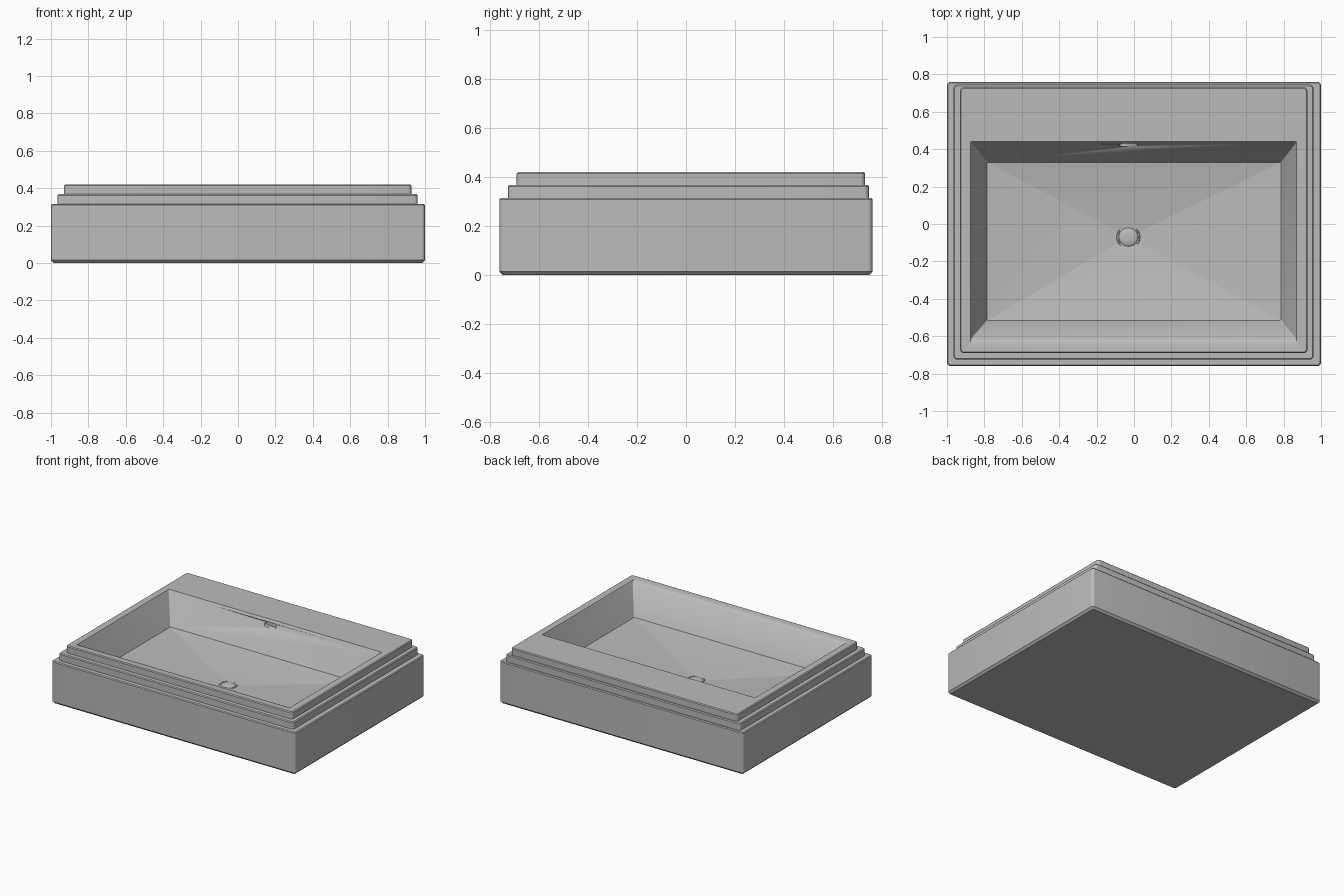
import bpy, bmesh, math
from mathutils import Vector

cube = bpy.data.objects.get("Cube")
if cube:
    bpy.data.objects.remove(cube, do_unlink=True)


def make_material(name, value):
    mat = bpy.data.materials.new(name)
    mat.use_nodes = True
    colour = (value, value, value, 1)
    mat.diffuse_color = colour
    mat.node_tree.nodes["Principled BSDF"].inputs["Base Color"].default_value = colour
    return mat


ceramic = make_material("grey ceramic", 0.5)


def rounded_rect(x0, x1, y0, y1, z, r, steps=4):
    """Counter-clockwise rectangle with rounded corners."""
    pts = []
    corners = ((x1 - r, y1 - r), (x0 + r, y1 - r), (x0 + r, y0 + r), (x1 - r, y0 + r))
    for k, (cx, cy) in enumerate(corners):
        for i in range(steps + 1):
            a = math.pi / 2 * (k + i / steps)
            pts.append(Vector((cx + r * math.cos(a), cy + r * math.sin(a), z)))
    return pts


def circle(radius, z, n=48):
    return [Vector((radius * math.cos(math.tau * i / n),
                    radius * math.sin(math.tau * i / n), z)) for i in range(n)]


def loft(name, rings, smooth_angle=30):
    """Skin successive rings into a closed solid."""
    bm = bmesh.new()
    loops = [[bm.verts.new(p) for p in ring] for ring in rings]
    for a, b in zip(loops, loops[1:]):
        for i in range(len(a)):
            j = (i + 1) % len(a)
            bm.faces.new((a[i], a[j], b[j], b[i]))
    bm.faces.new(loops[0][::-1])
    bm.faces.new(loops[-1])
    bmesh.ops.recalc_face_normals(bm, faces=bm.faces)
    mesh = bpy.data.meshes.new(name)
    bm.to_mesh(mesh)
    bm.free()
    mesh.materials.append(ceramic)
    obj = bpy.data.objects.new(name, mesh)
    bpy.context.collection.objects.link(obj)
    bpy.ops.object.select_all(action='DESELECT')
    obj.select_set(True)
    bpy.context.view_layer.objects.active = obj
    bpy.ops.object.shade_smooth_by_angle(angle=math.radians(smooth_angle))
    return obj


# Stepped outer body: each tier rises to a small chamfer
edge = 0.006
tiers = [(-1, 1, -0.76, 0.76, 0.015, 0.315),
         (-0.965, 0.96, -0.725, 0.745, 0.315, 0.368),
         (-0.93, 0.927, -0.69, 0.73, 0.368, 0.42)]
rings = [rounded_rect(-0.985, 0.985, -0.745, 0.745, 0, 0.01)]
for x0, x1, y0, y1, low, high in tiers:
    rings.append(rounded_rect(x0, x1, y0, y1, low, 0.02))
    rings.append(rounded_rect(x0, x1, y0, y1, high - edge, 0.02))
    rings.append(rounded_rect(x0 + edge, x1 - edge, y0 + edge, y1 - edge, high, 0.014))

# Bowl: sloping walls with a softly rolled front lip
top, depth = 0.42, 0.213
for drop, front in ((0, -0.645), (0.005, -0.627), (0.017, -0.611), (depth, -0.515)):
    t = drop / depth
    rings.append(rounded_rect(-0.875 + 0.09 * t, 0.87 - 0.085 * t,
                              front, 0.44 - 0.11 * t, top - drop, 0.006))

# Four floor planes falling to the drain
drain = Vector((-0.03, -0.07, 0.125))
rings.append([drain + (p - drain) * 0.05 for p in rings[-1]])
basin = loft("basin", rings)

# Overflow slot cut into the back wall
slot_ring = []
for side, start in ((1, -90), (-1, 90)):
    for i in range(9):
        a = math.radians(start + 180 * i / 8)
        slot_ring.append((side * 0.032 + 0.016 * math.cos(a), 0.016 * math.sin(a)))
slot = loft("overflow_cutter",
            [[Vector((x - 0.03, y, z + 0.385)) for x, z in slot_ring] for y in (0.36, 0.445)])
slot.hide_render = True
slot.hide_set(True)
cut = basin.modifiers.new("overflow slot", 'BOOLEAN')
cut.operation = 'DIFFERENCE'
cut.solver = 'EXACT'
cut.object = slot

# Drain collar with a groove and a shallow domed plug
collar = loft("drain_collar", [circle(0.064, -0.02), circle(0.064, 0.006), circle(0.061, 0.009),
                               circle(0.056, 0.009), circle(0.054, 0.002)])
dome = [circle(0.051, -0.01), circle(0.051, 0.006)]
dome += [circle(0.051 * math.cos(a), 0.006 + 0.012 * math.sin(a))
         for a in (math.pi / 2 * i / 6 for i in range(1, 6))]
plug = loft("drain_plug", dome, 40)
for part in (collar, plug):
    part.location = drain
